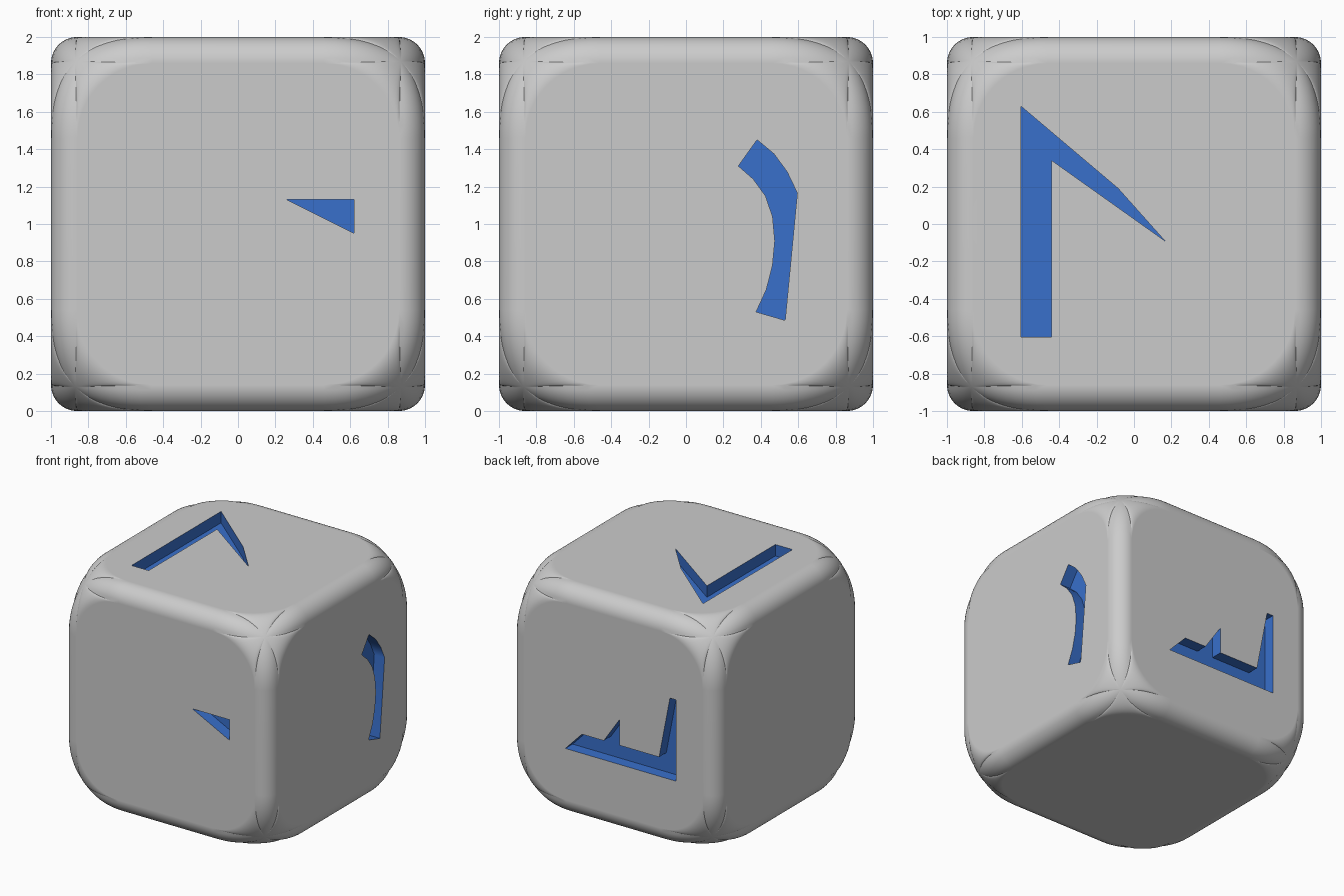
import bpy, bmesh
from math import sin, cos, pi
from mathutils import Vector

if "Cube" in bpy.data.objects:
    bpy.data.objects.remove(bpy.data.objects["Cube"])

R = 0.14       # edge rounding
F = 1 - R      # extent of the flat faces
S = 0.46       # where the straight edges end and the corner begins
C = 0.87       # corner tip
DEPTH = 0.1    # engraving depth

blue = bpy.data.materials.new("engraving_blue")
blue.diffuse_color = (0.04, 0.16, 0.6, 1)
blue.use_nodes = True
blue.node_tree.nodes["Principled BSDF"].inputs["Base Color"].default_value = blue.diffuse_color


def make_object(name, bm):
    mesh = bpy.data.meshes.new(name)
    bm.to_mesh(mesh)
    bm.free()
    obj = bpy.data.objects.new(name, mesh)
    bpy.context.collection.objects.link(obj)
    mesh.materials.append(None)
    mesh.materials.append(blue)
    return obj


def cycle(p, k):
    for _ in range(k):
        p = Vector((p.y, p.z, p.x))
    return p


# One octant of the body: rounded corner, three half edges, three quarter faces
bm = bmesh.new()


def face(points):
    bm.faces.new([bm.verts.new(p) for p in points])


N, M, ROWS = 12, 8, 8
angles = [i / N * pi / 2 for i in range(N + 1)]
face_arc = [Vector((S + (F - S) * cos(t), S + (F - S) * sin(t), 1)) for t in angles]
bend = [Vector((0, sin(i / M * pi / 2), cos(i / M * pi / 2))) for i in range(M + 1)]
edge_arc = [Vector((S, F, F)) + R * n for n in bend]

ring = []
for k in range(3):
    ring += [(cycle(p, k), cycle(Vector((0, 0, 1)), k)) for p in face_arc[:-1]]
    ring += [(cycle(p, k), cycle(n, k)) for p, n in zip(edge_arc[:-1], bend)]
    face([cycle(p, k) for p in
          [Vector((0, 0, 1)), Vector((F, 0, 1))] + face_arc + [Vector((0, F, 1))]])
    for a, b in zip(edge_arc, edge_arc[1:]):
        face([cycle(p, k) for p in
              (a, b, Vector((0, b.y, b.z)), Vector((0, a.y, a.z)))])

# Corner patch: curves leave the rim tangentially and meet at the tip
tip = Vector((C, C, C))
spokes = []
for p, n in ring:
    d = (tip - p) - n * (tip - p).dot(n)
    ctrl = p + d * ((3 * C - sum(p)) / sum(d))
    spokes.append([p * (1 - t) ** 2 + ctrl * 2 * t * (1 - t) + tip * t * t
                   for t in [j / ROWS for j in range(ROWS + 1)]])
for i, a in enumerate(spokes):
    b = spokes[(i + 1) % len(spokes)]
    for j in range(ROWS - 1):
        face((a[j], b[j], b[j + 1], a[j + 1]))
    face((a[-2], b[-2], tip))
bmesh.ops.remove_doubles(bm, verts=bm.verts, dist=1e-5)
bmesh.ops.recalc_face_normals(bm, faces=bm.faces)
body = make_object("rounded_cube", bm)
body.location.z = 1
bpy.context.view_layer.objects.active = body
body.select_set(True)
mirror = body.modifiers.new("mirror", 'MIRROR')
mirror.use_axis = (True, True, True)
mirror.merge_threshold = 0.0005
bpy.ops.object.modifier_apply(modifier=mirror.name)

# Merge the quarter faces into whole flat sides, facing outwards
bm = bmesh.new()
bm.from_mesh(body.data)
flat = [e for e in bm.edges if len(e.link_faces) == 2
        and all(max(map(abs, f.normal)) > 0.99999 and f.calc_area() > 0.3
                for f in e.link_faces)]
bmesh.ops.dissolve_edges(bm, edges=flat, use_verts=True)
bmesh.ops.recalc_face_normals(bm, faces=bm.faces)
bm.to_mesh(body.data)
bm.free()


# Engravings: 2D outlines pushed into a side of the cube
def engrave(name, outline, place):
    bm = bmesh.new()
    lo, hi = [[bm.verts.new(place(a, b, h)) for a, b in outline]
              for h in (1 - DEPTH, 1.1)]
    bm.faces.new(lo)
    bm.faces.new(hi)
    for i in range(len(lo)):
        j = (i + 1) % len(lo)
        bm.faces.new((lo[i], lo[j], hi[j], hi[i]))
    bmesh.ops.recalc_face_normals(bm, faces=bm.faces)
    for f in bm.faces:
        f.material_index = 1
    cutter = make_object(name + "_cutter", bm)
    cutter.hide_render = True
    mod = body.modifiers.new(name, 'BOOLEAN')
    mod.operation = 'DIFFERENCE'
    mod.solver = 'EXACT'
    mod.object = cutter
    bpy.ops.object.modifier_apply(modifier=mod.name)
    bpy.data.objects.remove(cutter)


engrave("front_engraving", [(0.26, 1.13), (0.62, 1.13), (0.62, 0.95)],
        lambda a, b, h: (a, -h, b))
engrave("right_engraving",
        [(0.38, 1.45), (0.47, 1.375), (0.54, 1.28), (0.595, 1.165), (0.53, 0.485),
         (0.375, 0.53), (0.43, 0.65), (0.463, 0.78), (0.475, 0.91), (0.463, 1.04),
         (0.425, 1.15), (0.36, 1.24), (0.28, 1.31)],
        lambda a, b, h: (h, a, b))
engrave("top_engraving",
        [(-0.605, -0.605), (-0.44, -0.605), (-0.44, 0.34), (0.165, -0.09),
         (-0.085, 0.19), (-0.605, 0.63)],
        lambda a, b, h: (a, b, 1 + h))
engrave("back_engraving",
        [(0.465, 0.59), (-0.605, 0.59), (-0.605, 1.3), (-0.545, 1.3), (-0.44, 0.757),
         (-0.06, 0.757), (-0.06, 0.985), (0.095, 0.757), (0.305, 0.757)],
        lambda a, b, h: (a, h, b))

# Smooth shading with flat sides
bpy.ops.object.shade_smooth_by_angle(angle=0.6)
normals = body.modifiers.new("face_weighted", 'WEIGHTED_NORMAL')
normals.keep_sharp = True
